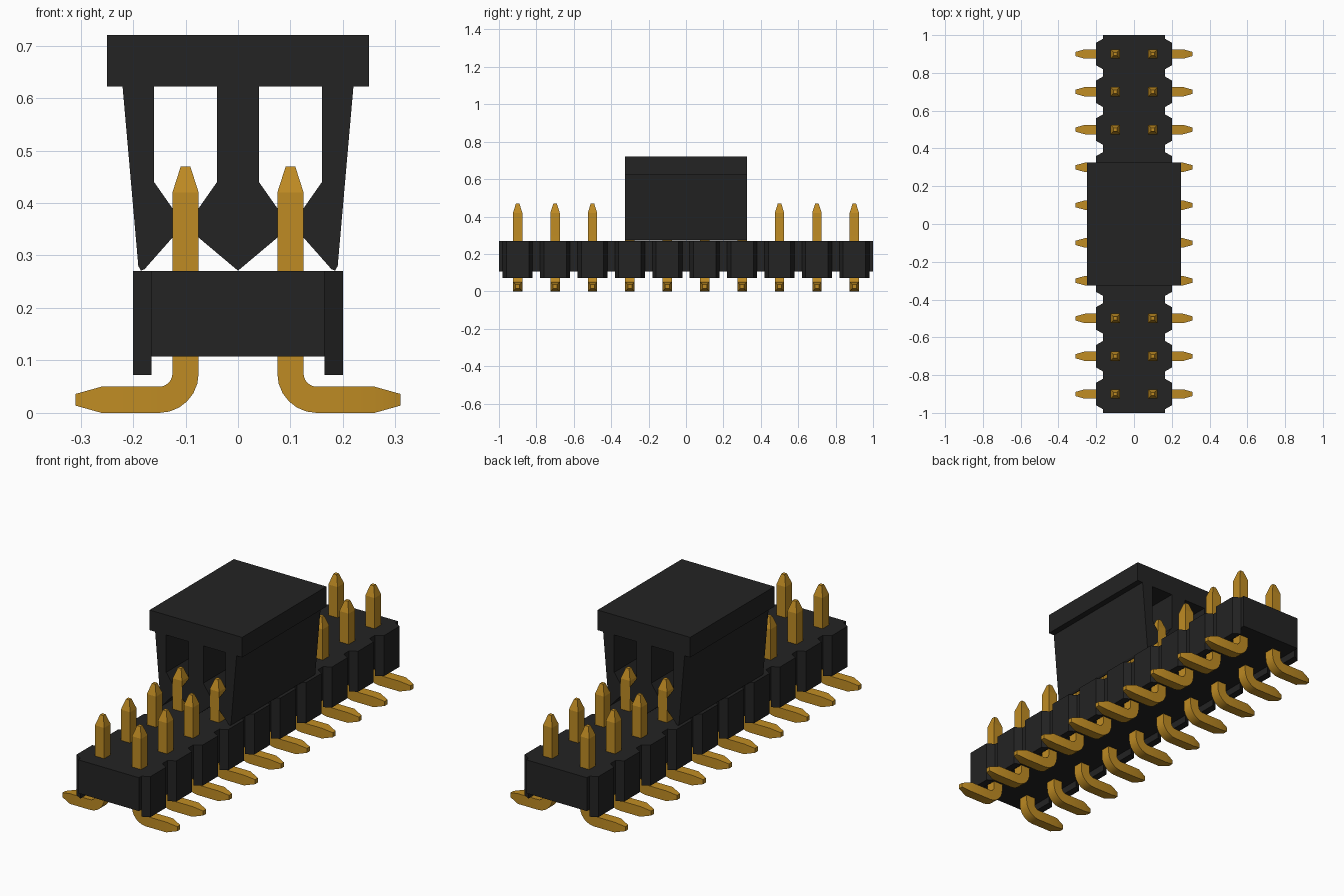
import bpy, bmesh
from math import sin, cos, radians
from mathutils import Vector

cube = bpy.data.objects.get("Cube")
if cube:
    bpy.data.objects.remove(cube)

PITCH, ROWS = 0.2, 10
FIRST = -PITCH * (ROWS - 1) / 2


def material(name, colour, roughness):
    m = bpy.data.materials.new(name)
    m.use_nodes = True
    m.diffuse_color = (*colour, 1)
    shader = m.node_tree.nodes["Principled BSDF"]
    shader.inputs["Base Color"].default_value = (*colour, 1)
    shader.inputs["Roughness"].default_value = roughness
    return m


black = material("black plastic", (0.017, 0.017, 0.017), 0.6)
gold = material("gold contact", (0.52, 0.26, 0.017), 0.5)


def finish(name, bm, mat):
    bmesh.ops.recalc_face_normals(bm, faces=bm.faces)
    mesh = bpy.data.meshes.new(name)
    bm.to_mesh(mesh)
    bm.free()
    mesh.materials.append(mat)
    obj = bpy.data.objects.new(name, mesh)
    bpy.context.collection.objects.link(obj)
    return obj


def prism(name, outline, direction, mat):
    """Extrude a closed outline of 3D points along a direction."""
    bm = bmesh.new()
    face = bm.faces.new([bm.verts.new(p) for p in outline])
    grown = bmesh.ops.extrude_face_region(bm, geom=[face])["geom"]
    verts = [v for v in grown if isinstance(v, bmesh.types.BMVert)]
    bmesh.ops.translate(bm, verts=verts, vec=direction)
    return finish(name, bm, mat)


def mirror_x(obj):
    obj.modifiers.new("mirror", "MIRROR").use_axis[0] = True


def repeat_rows(obj):
    arr = obj.modifiers.new("rows", "ARRAY")
    arr.count = ROWS
    arr.use_relative_offset = False
    arr.use_constant_offset = True
    arr.constant_offset_displace = (0, PITCH, 0)


# Housing with a chamfered bulge around every row
NARROW, WIDE = 0.165, 0.2
side = [(NARROW, -1)]
for i in range(ROWS):
    y = FIRST + i * PITCH
    side += [(NARROW, y - 0.08), (WIDE, y - 0.06), (WIDE, y + 0.06), (NARROW, y + 0.08)]
side.append((NARROW, 1))
plan = side + [(-x, y) for x, y in reversed(side)]
prism("housing", [(x, y, 0.107) for x, y in plan], (0, 0, 0.163), black)

# Standoff feet below the bulges
foot = [(NARROW, -0.08), (WIDE, -0.06), (WIDE, 0.06), (NARROW, 0.08)]
feet = prism("standoff_feet", [(x, FIRST + y, 0.072) for x, y in foot], (0, 0, 0.035), black)
mirror_x(feet)
repeat_rows(feet)

# Bent contact pins: square section swept down, round the bend and outwards
path = [(0.1, 0.47, 0, 0.009), (0.1, 0.42, 0, 0.025)]
for step in range(7):
    a = radians(step * 15)
    path.append((0.15 - 0.05 * cos(a), 0.075 - 0.05 * sin(a), a, 0.025))
path += [(0.26, 0.025, radians(90), 0.025), (0.31, 0.025, radians(90), 0.011)]
bm = bmesh.new()
rings = []
for x, z, a, half in path:
    across = Vector((cos(a), 0, sin(a))) * half
    depth = Vector((0, half, 0))
    centre = Vector((x, FIRST, z))
    rings.append([bm.verts.new(centre + across * s + depth * t)
                  for s, t in ((-1, -1), (1, -1), (1, 1), (-1, 1))])
for a, b in zip(rings, rings[1:]):
    for k in range(4):
        n = (k + 1) % 4
        bm.faces.new((a[k], a[n], b[n], b[k]))
bm.faces.new(rings[0])
bm.faces.new(rings[-1])
pins = finish("contact_pins", bm, gold)
pins.data.shade_smooth()
pins.data.set_sharp_from_angle(angle=radians(16))
mirror_x(pins)
repeat_rows(pins)

# Pick-up cap: top plate, central wedge and outer clip walls
CAP = 0.325


def cap_part(name, profile):
    return prism(name, [(x, -CAP, z) for x, z in profile], (0, 2 * CAP, 0), black)


cap_part("cap_plate", [(-0.25, 0.622), (0.25, 0.622), (0.25, 0.72), (-0.25, 0.72)])
half = [(0.04, 0.622), (0.04, 0.44), (0.075, 0.39), (0.075, 0.334)]
cap_part("cap_centre_wedge", half + [(0, 0.271)] + [(-x, z) for x, z in reversed(half)])
wall = cap_part("cap_clip_walls", [
    (0.22, 0.622), (0.19, 0.28), (0.185, 0.271), (0.178, 0.274),
    (0.125, 0.334), (0.125, 0.39), (0.16, 0.44), (0.16, 0.622)])
mirror_x(wall)
